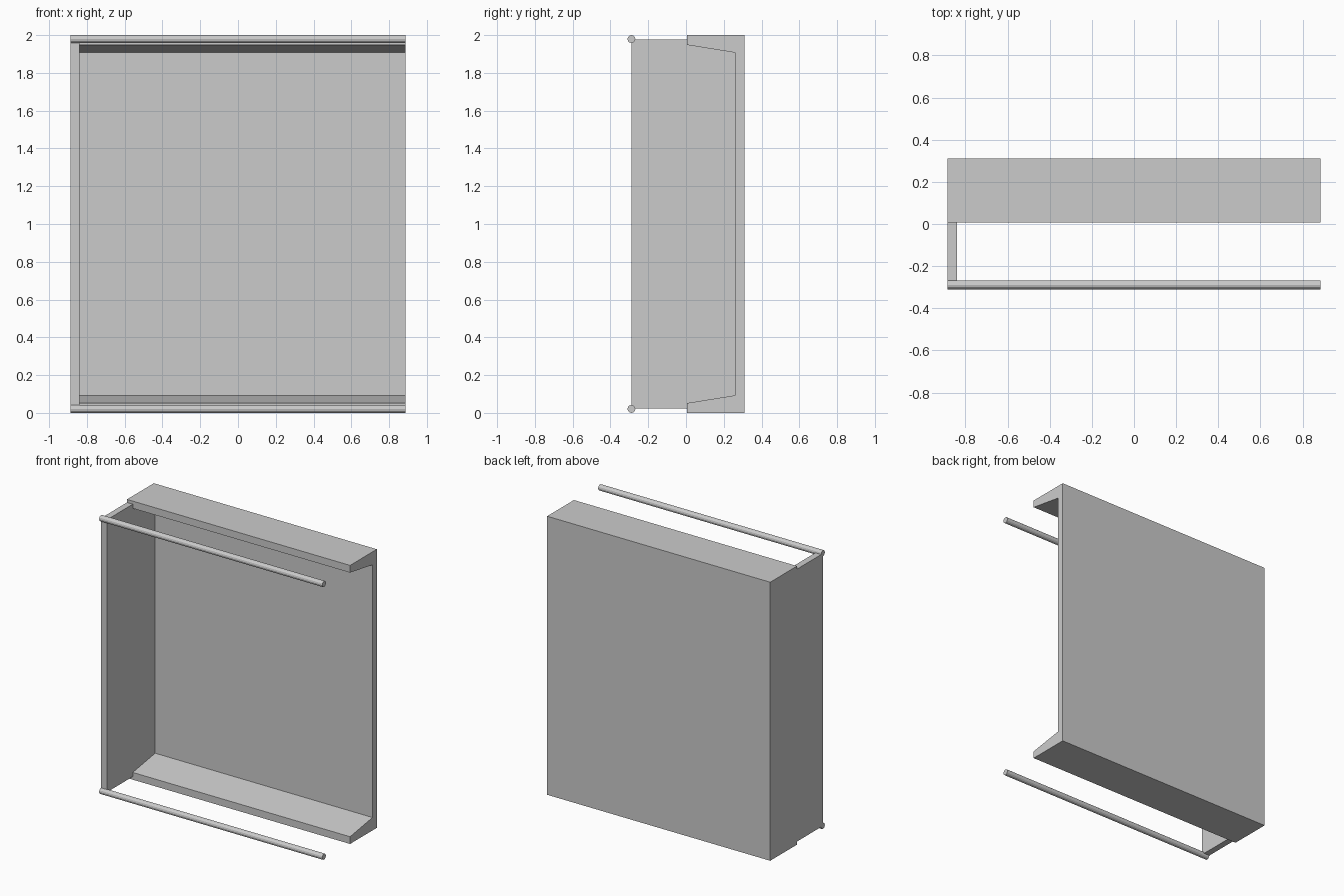
import bpy, bmesh
from math import cos, sin, pi

if "Cube" in bpy.data.objects:
    bpy.data.objects.remove(bpy.data.objects["Cube"])

HALF = 0.886      # half length along x
FRONT = 0.006     # front edge of the lips
BACK = 0.31
INNER = 0.26      # inside of the back wall
ROD_Y, ROD_R, ROD_SIDES = -0.289, 0.021, 12


def extrude_x(name, profile, x0, x1):
    """Extrude a closed (y, z) profile between x0 and x1."""
    bm = bmesh.new()
    face = bm.faces.new([bm.verts.new((x0, y, z)) for y, z in profile])
    ext = bmesh.ops.extrude_face_region(bm, geom=[face])
    moved = [g for g in ext["geom"] if isinstance(g, bmesh.types.BMVert)]
    bmesh.ops.translate(bm, vec=(x1 - x0, 0, 0), verts=moved)
    bmesh.ops.recalc_face_normals(bm, faces=bm.faces[:])
    mesh = bpy.data.meshes.new(name)
    bm.to_mesh(mesh)
    bm.free()
    obj = bpy.data.objects.new(name, mesh)
    bpy.context.collection.objects.link(obj)
    return obj


def mirrored(lower):
    """Complete a lower half profile with its mirror about z = 1."""
    return lower + [(y, 2 - z) for y, z in reversed(lower)]


# C-shaped back wall with tapered top and bottom lips
lip = [(FRONT, 0.052), (INNER, 0.093)]
extrude_x("back_channel",
          mirrored([(BACK, 0), (FRONT, 0)] + lip), -HALF, HALF)

# End panel closing the channel and reaching forward to the rods
extrude_x("end_panel",
          mirrored([(ROD_Y, 0.022), (FRONT, 0.022)][::1] + lip), -HALF, -0.84)

# Front rods, bottom and top
for name, z in (("bottom_rod", ROD_R), ("top_rod", 2 - ROD_R)):
    ring = [(ROD_Y + ROD_R * cos(2 * pi * i / ROD_SIDES),
             z + ROD_R * sin(2 * pi * i / ROD_SIDES)) for i in range(ROD_SIDES)]
    extrude_x(name, ring, -HALF, HALF)
